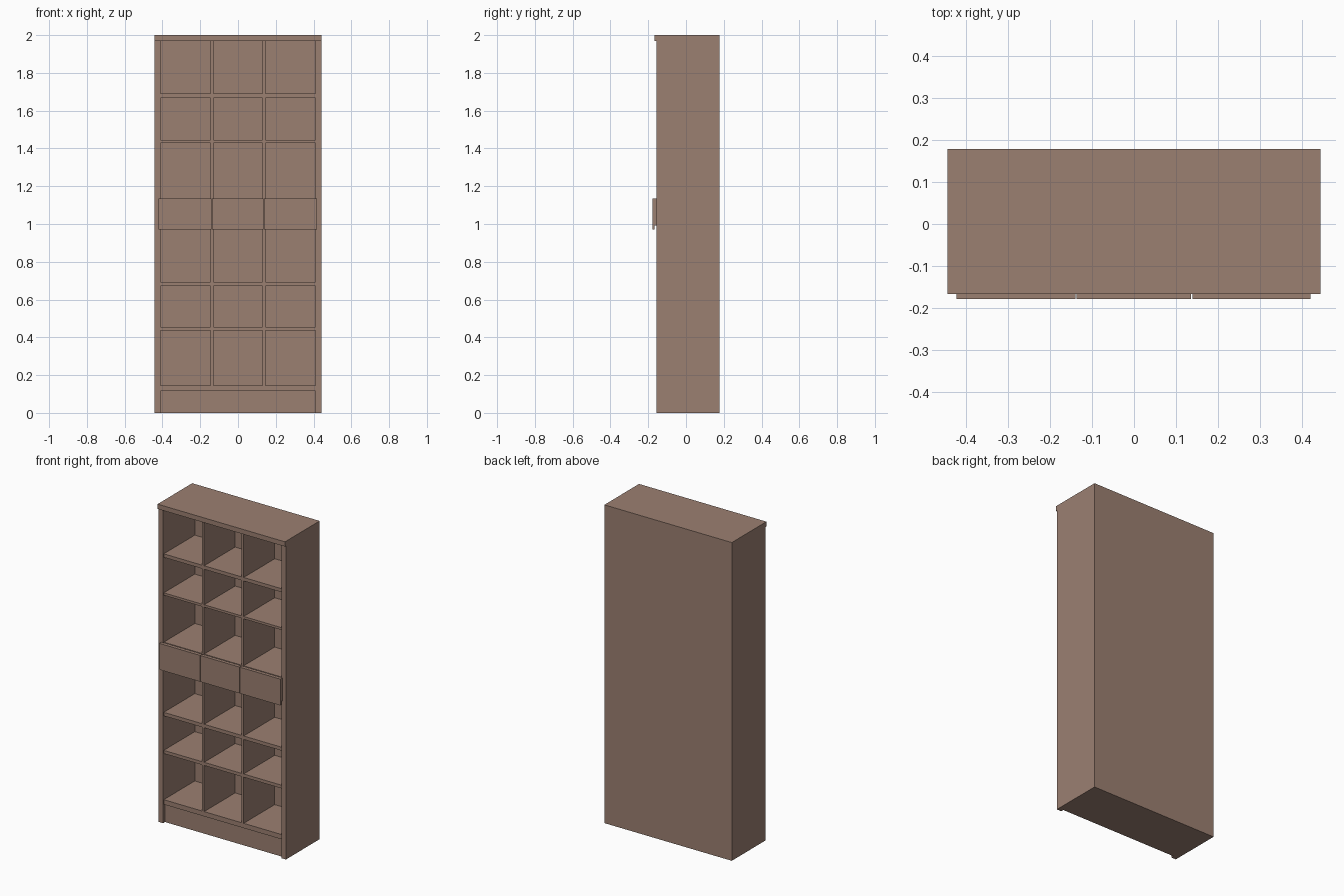
import bpy
import bmesh

if "Cube" in bpy.data.objects:
    bpy.data.objects.remove(bpy.data.objects["Cube"])

# One wood colour for the whole bookcase
wood = bpy.data.materials.new("brown_wood")
wood.diffuse_color = (0.33, 0.215, 0.167, 1)
wood.use_nodes = True
wood.node_tree.nodes["Principled BSDF"].inputs["Base Color"].default_value = wood.diffuse_color


def panel(name, x, y, z):
    """Box spanning the given (min, max) ranges."""
    bm = bmesh.new()
    bmesh.ops.create_cube(bm, size=1)
    for v in bm.verts:
        v.co = [r[0] if c < 0 else r[1] for c, r in zip(v.co, (x, y, z))]
    mesh = bpy.data.meshes.new(name)
    bm.to_mesh(mesh)
    bm.free()
    mesh.materials.append(wood)
    obj = bpy.data.objects.new(name, mesh)
    bpy.context.collection.objects.link(obj)
    return obj


W, INNER = 0.443, 0.411            # outer and inner half widths
FRONT, BACK = -0.157, 0.178        # carcass depth
BACK_IN = 0.158                    # inner face of the back
RECESS = -0.150                    # front of shelves and dividers

# Carcass
panel("top_board", (-W, W), (-0.166, BACK), (1.97, 2.0))
panel("left_side", (-W, -INNER), (FRONT, BACK), (0, 1.97))
panel("right_side", (INNER, W), (FRONT, BACK), (0, 1.97))
panel("back_panel", (-INNER, INNER), (BACK_IN, BACK), (0, 1.97))
panel("plinth", (-INNER, INNER), (-0.138, BACK_IN), (0, 0.115))

# Shelves: bottom and top heights
shelves = [(0.115, 0.145), (0.435, 0.455), (0.672, 0.694), (0.985, 1.0),
           (1.12, 1.135), (1.43, 1.445), (1.668, 1.69)]
for i, z in enumerate(shelves):
    panel(f"shelf_{i + 1}", (-INNER, INNER), (RECESS, BACK_IN), z)

# Dividers fill each gap between shelves
gaps = zip([s[1] for s in shelves], [s[0] for s in shelves[1:]] + [1.97])
for i, z in enumerate(gaps):
    for side, cx in (("left", -0.1385), ("right", 0.1365)):
        panel(f"{side}_divider_{i + 1}", (cx - 0.008, cx + 0.008),
              (RECESS, BACK_IN), z)

# Drawers: front plate with a finger-pull lip hanging below, box behind
edges = [-0.423, -0.138, 0.137, 0.421]
for i, (a, b) in enumerate(zip(edges, edges[1:])):
    x = (a + 0.0015, b - 0.0015)
    panel(f"drawer_front_{i + 1}", x, (-0.178, FRONT), (0.992, 1.135))
    panel(f"drawer_lip_{i + 1}", x, (-0.178, -0.168), (0.97, 0.992))
    panel(f"drawer_box_{i + 1}", (max(a, -INNER) + 0.01, min(b, INNER) - 0.01),
          (FRONT, 0.14), (1.002, 1.118))
